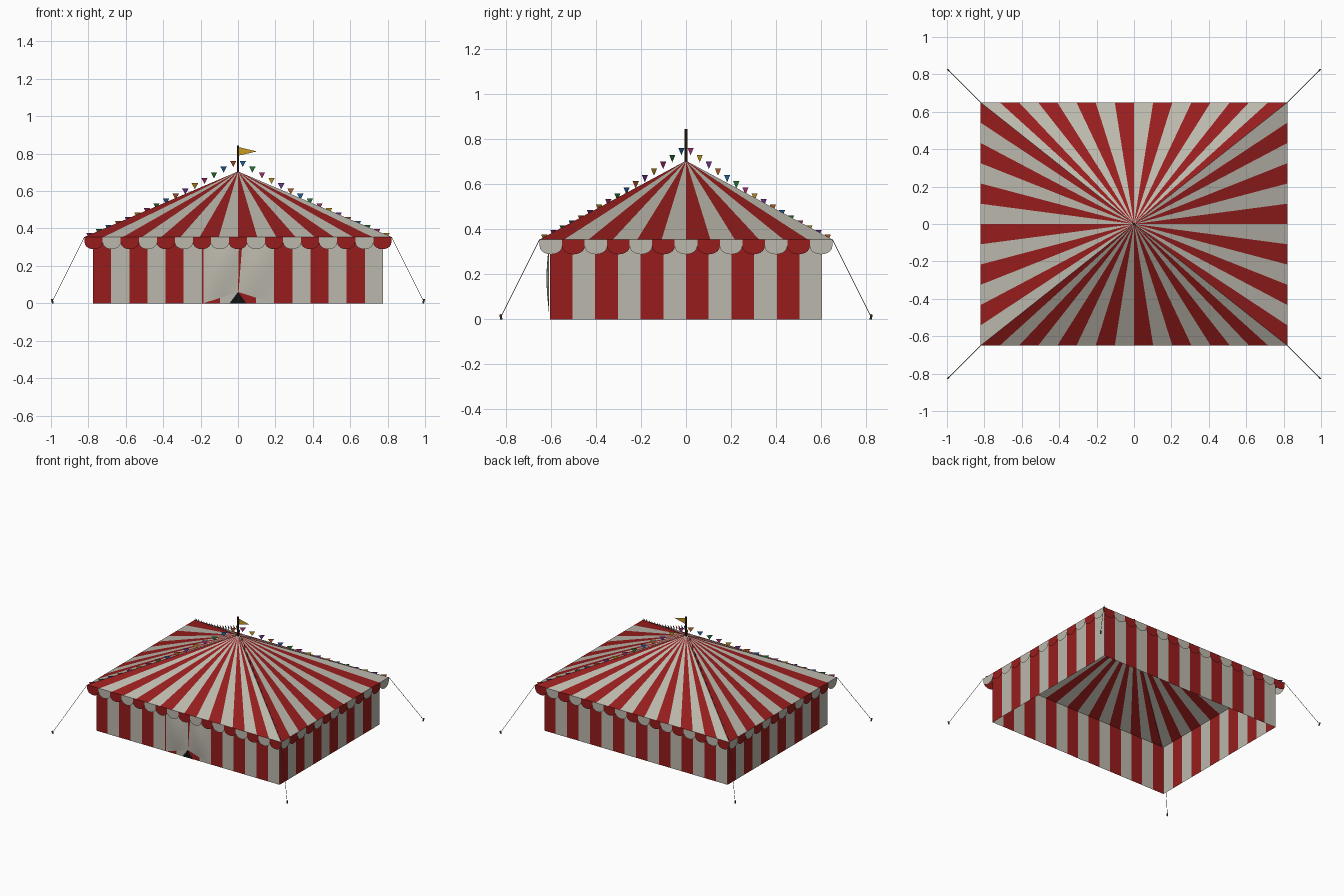
import bpy, math
from mathutils import Vector

if "Cube" in bpy.data.objects:
    bpy.data.objects.remove(bpy.data.objects["Cube"])

WX, WY = 0.775, 0.605      # wall half sizes
EX, EY = 0.82, 0.65        # eave half sizes
EAVE, APEX, WALL_TOP = 0.355, 0.705, 0.374


def mat(name, r, g, b):
    m = bpy.data.materials.new(name)
    m.diffuse_color = (r, g, b, 1)
    m.use_nodes = True
    m.node_tree.nodes["Principled BSDF"].inputs["Base Color"].default_value = m.diffuse_color
    return m


RED = mat("red_canvas", 0.31, 0.012, 0.012)
CREAM = mat("cream_canvas", 0.50, 0.48, 0.415)
DARK = mat("dark_opening", 0.006, 0.006, 0.006)
WOOD = mat("dark_wood", 0.05, 0.025, 0.015)
ROPE = mat("rope", 0.12, 0.09, 0.06)
GOLD = mat("gold", 0.58, 0.33, 0.015)
FLAGS = [mat("bunting_blue", 0.02, 0.13, 0.38), mat("bunting_green", 0.02, 0.2, 0.04),
         mat("bunting_pink", 0.4, 0.03, 0.18), mat("bunting_gold", 0.55, 0.32, 0.015),
         mat("bunting_purple", 0.16, 0.04, 0.3), mat("bunting_orange", 0.5, 0.12, 0.02)]


def build(name, polys, mats):
    """polys: list of (points, material index)"""
    verts, faces = [], []
    for pts, _ in polys:
        faces.append(list(range(len(verts), len(verts) + len(pts))))
        verts += [tuple(p) for p in pts]
    me = bpy.data.meshes.new(name)
    me.from_pydata(verts, [], faces)
    for m in mats:
        me.materials.append(m)
    for poly, (_, mi) in zip(me.polygons, polys):
        poly.material_index = mi
    ob = bpy.data.objects.new(name, me)
    bpy.context.collection.objects.link(ob)
    return ob


def rod(name, a, b, r, m, sides=8):
    a, b = Vector(a), Vector(b)
    d = b - a
    bpy.ops.mesh.primitive_cylinder_add(vertices=sides, radius=r, depth=d.length, location=(a + b) / 2,
                                        rotation=d.to_track_quat('Z', 'Y').to_euler())
    ob = bpy.context.object
    ob.name = name
    ob.data.materials.append(m)
    return ob


def ring(hx, hy):
    """four sides as (start corner, end corner), counter-clockwise from the front"""
    c = [Vector(p) for p in ((-hx, -hy, 0), (hx, -hy, 0), (hx, hy, 0), (-hx, hy, 0))]
    return [(c[i], c[(i + 1) % 4]) for i in range(4)]


def up(p, z):
    return Vector((p.x, p.y, z))


walls, roof, valance = [], [], []

# striped walls
for (a, b), n in zip(ring(WX, WY), (16, 12, 16, 12)):
    for i in range(n):
        p, q = a.lerp(b, i / n), a.lerp(b, (i + 1) / n)
        walls.append(([p, q, up(q, WALL_TOP), up(p, WALL_TOP)], i % 2))

# striped pyramid roof
for (a, b), n in zip(ring(EX, EY), (16, 12, 16, 12)):
    for i in range(n):
        p, q = a.lerp(b, i / n), a.lerp(b, (i + 1) / n)
        roof.append(([up(p, EAVE), up(q, EAVE), Vector((0, 0, APEX))], i % 2))

# scalloped valance
k = 0
for (a, b), n in zip(ring(EX, EY), (17, 13, 17, 13)):
    for i in range(n):
        p, q = a.lerp(b, i / n), a.lerp(b, (i + 1) / n)
        pts = [up(q, EAVE), up(p, EAVE)]
        for s in range(11):
            t = math.pi * s / 10
            pts.append(up(p.lerp(q, 0.5 - 0.5 * math.cos(t)), 0.325 - 0.036 * math.sin(t)))
        valance.append((pts, k % 2))
        k += 1

build("walls", walls, [RED, CREAM])
build("roof", roof, [RED, CREAM])
build("valance", valance, [RED, CREAM])

# dark entrance opening at the bottom of the front wall
yd = -WY - 0.002
build("entrance_opening", [([(-0.045, yd, 0), (0.045, yd, 0), (0, yd, 0.06)], 0)], [DARK])


# entrance flaps: softly bulging cloth with the inner lower corner lifted
def flap(name, outer, inner_top, inner_bottom):
    n, m = 10, 10

    def pt(i, j):
        u, v = i / n, j / m
        inner = inner_bottom + (inner_top - inner_bottom) * v
        z0 = 0.06 * u
        bulge = 0.003 + 0.012 * math.sin(math.pi * u) * math.sin(math.pi * v)
        return (outer + (inner - outer) * u, -WY - bulge, z0 + (0.335 - z0) * v)

    verts = [pt(i, j) for j in range(m + 1) for i in range(n + 1)]
    w = n + 1
    faces = [(j * w + i, j * w + i + 1, (j + 1) * w + i + 1, (j + 1) * w + i)
             for j in range(m) for i in range(n)]
    if outer > 0:
        faces = [f[::-1] for f in faces]
    me = bpy.data.meshes.new(name)
    me.from_pydata(verts, [], faces)
    me.materials.append(CREAM)
    for p in me.polygons:
        p.use_smooth = True
    bpy.context.collection.objects.link(bpy.data.objects.new(name, me))


flap("left_entrance_flap", -0.185, 0.005, 0.0)
flap("right_entrance_flap", 0.19, 0.024, 0.003)

# centre pole and pennant
rod("pole", (0, 0, 0.67), (0, 0, 0.845), 0.007, WOOD, 10)
build("pennant", [([(0.005, 0, 0.79), (0.1, 0, 0.812), (0.005, 0, 0.835)], 0)], [GOLD])

# guy ropes, stakes and bunting on the four corners
N = 16
corners = (("front_left", -1, -1, 5), ("front_right", 1, -1, 0),
           ("back_right", 1, 1, 2), ("back_left", -1, 1, 3))
for tag, sx, sy, first in corners:
    rod(tag + "_rope", (sx * EX, sy * EY, EAVE), (sx * 0.992, sy * 0.822, 0.012), 0.0015, ROPE, 6)
    rod(tag + "_stake", (sx * 0.99, sy * 0.82, 0), (sx * 0.995, sy * 0.825, 0.022), 0.005, ROPE, 6)

    a, b = Vector((0, 0, 0.778)), Vector((sx * EX, sy * EY, EAVE + 0.012))
    along = Vector((b.x, b.y, 0)).normalized() * 0.022
    tris = []
    for i in range(N):
        t = (i + 0.5) / N
        p = a.lerp(b, t) - Vector((0, 0, 0.1 * t * (1 - t)))
        tris.append(([p - along, p + along, p - Vector((0, 0, 0.033))], (i + first) % 6))
    build(tag + "_bunting", tris, FLAGS)
